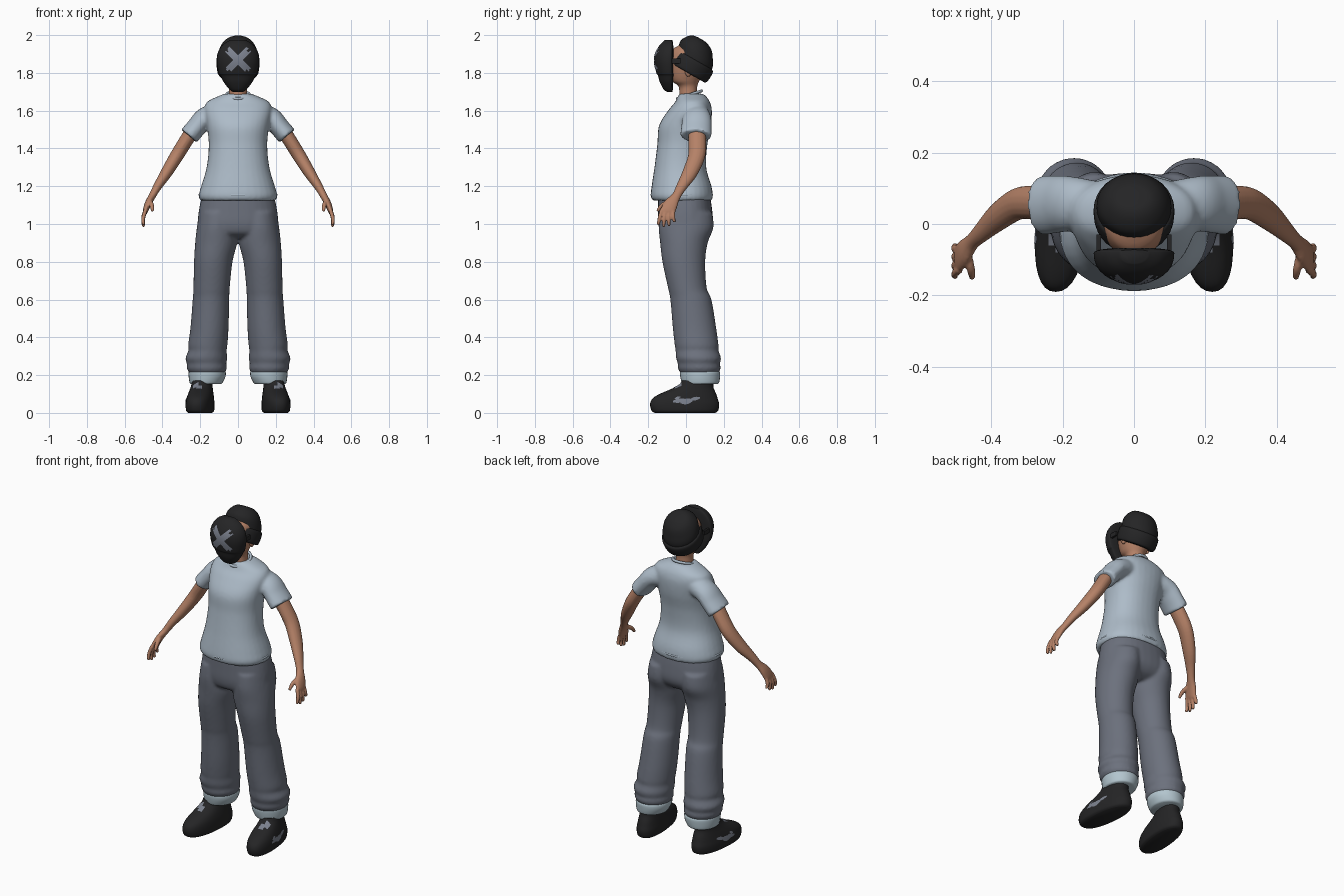
import bpy, bmesh, math, random
from mathutils import Vector, Matrix
from mathutils.bvhtree import BVHTree

random.seed(4)
if "Cube" in bpy.data.objects:
    bpy.data.objects.remove(bpy.data.objects["Cube"])


def material(name, r, g, b):
    m = bpy.data.materials.new(name)
    m.use_nodes = True
    m.diffuse_color = (r, g, b, 1)
    bsdf = next(n for n in m.node_tree.nodes if n.type == "BSDF_PRINCIPLED")
    bsdf.inputs["Base Color"].default_value = (r, g, b, 1)
    bsdf.inputs["Roughness"].default_value = 0.8
    return m


SHIRT = material("pale blue cotton", 0.42, 0.50, 0.58)
DENIM = material("slate denim", 0.15, 0.165, 0.205)
CUFF = material("light cuff", 0.45, 0.56, 0.62)
SKIN = material("warm skin", 0.46, 0.22, 0.135)
BLACK = material("soft black", 0.018, 0.018, 0.019)
PAINT = material("grey paint", 0.20, 0.22, 0.27)


def spline(rows, steps=5):
    """Smoothly interpolate a short list of rows."""
    out = []
    for i in range(len(rows) - 1):
        p = [rows[max(0, min(len(rows) - 1, i + k))] for k in (-1, 0, 1, 2)]
        for s in range(steps):
            t = s / steps
            out.append([b + 0.5 * t * (c - a + t * (2 * a - 5 * b + 4 * c - d + t * (3 * (b - c) + d - a)))
                        for a, b, c, d in zip(*p)])
    return out + [list(rows[-1])]


def skin_rings(bm, rings):
    loops = [[bm.verts.new(p) for p in ring] for ring in rings]
    n = len(loops[0])
    for a, b in zip(loops, loops[1:]):
        for i in range(n):
            j = (i + 1) % n
            bm.faces.new((a[i], a[j], b[j], b[i]))
    bm.faces.new(loops[0][::-1])
    bm.faces.new(loops[-1])


def loft(bm, rows, side=1, bias=0.5, n=32, power=2.0):
    """Stack rings; a row is z, centre x, half width, front y, back y."""
    rings = []
    for z, cx, rx, y0, y1 in spline(rows):
        cy, ring = y0 + (y1 - y0) * bias, []
        for k in range(n):
            c, s = math.cos(math.tau * k / n), math.sin(math.tau * k / n)
            c = math.copysign(abs(c) ** (2 / power), c)
            s = math.copysign(abs(s) ** (2 / power), s)
            ring.append(Vector((side * (cx + rx * c), cy + s * (y1 - cy if s > 0 else cy - y0), z)))
        rings.append(ring)
    skin_rings(bm, rings)


def tube(bm, rows, side=1, n=16):
    """Sweep along a path; a row is x, y, z, thickness, depth."""
    rows = spline(rows)
    rings = []
    for i, (x, y, z, a, b) in enumerate(rows):
        t = Vector(rows[min(i + 1, len(rows) - 1)][:3]) - Vector(rows[max(i - 1, 0)][:3])
        u = t.cross(Vector((0, 1, 0))).normalized()
        v = u.cross(t).normalized()
        ring = []
        for k in range(n):
            w = math.tau * k / n
            p = Vector((x, y, z)) + u * a * math.cos(w) + v * b * math.sin(w)
            ring.append(Vector((side * p.x, p.y, p.z)))
        rings.append(ring)
    skin_rings(bm, rings)


def finish(name, bm, mat, voxel=0, smooth=4, mirror=False, angle=50):
    bmesh.ops.recalc_face_normals(bm, faces=bm.faces)
    me = bpy.data.meshes.new(name)
    bm.to_mesh(me)
    bm.free()
    me.materials.append(mat)
    ob = bpy.data.objects.new(name, me)
    bpy.context.collection.objects.link(ob)
    bpy.ops.object.select_all(action="DESELECT")
    ob.select_set(True)
    bpy.context.view_layer.objects.active = ob
    bpy.ops.object.shade_smooth_by_angle(angle=math.radians(angle))
    if voxel:
        r = ob.modifiers.new("fuse", "REMESH")
        r.mode, r.voxel_size, r.use_smooth_shade = "VOXEL", voxel, True
        s = ob.modifiers.new("relax", "SMOOTH")
        s.factor, s.iterations = 0.5, smooth
    if mirror:
        ob.modifiers.new("mirror", "MIRROR")
    return ob


def decal(bm, tree, corner, direction, lift=0.003, cells=8):
    """Lay a small patch on a surface; corner(u, v) gives its flat layout."""
    d = Vector(direction)
    grid = []
    for i in range(cells + 1):
        row = []
        for j in range(3):
            hit = tree.ray_cast(Vector(corner(i / cells, j / 2)) - d, d)[0]
            row.append(bm.verts.new(hit - d * lift) if hit else None)
        grid.append(row)
    for i in range(cells):
        for j in range(2):
            quad = (grid[i][j], grid[i + 1][j], grid[i + 1][j + 1], grid[i][j + 1])
            if all(quad):
                bm.faces.new(quad)


# Shirt: torso and both sleeves fused
bm = bmesh.new()
loft(bm, [(1.125, 0, .2, -.178, .138), (1.15, 0, .208, -.187, .142), (1.2, 0, .195, -.182, .135),
          (1.3, 0, .166, -.167, .107), (1.42, 0, .155, -.152, .113), (1.52, 0, .165, -.143, .132),
          (1.6, 0, .178, -.095, .137), (1.645, 0, .165, -.058, .127), (1.672, 0, .115, -.045, .11),
          (1.69, 0, .07, -.035, .09)], power=2.2)
for s in (-1, 1):
    tube(bm, [(.1, .06, 1.585, .06, .06), (.175, .058, 1.56, .057, .076), (.22, .055, 1.512, .053, .081),
              (.26, .052, 1.465, .054, .083)], s, 24)
finish("shirt", bm, SHIRT, 0.009, 5)

# Collar and hem seams
bm = bmesh.new()
for zc, rx, ry, cy, tilt, r in ((1.684, .06, .064, .018, .32, .008), (1.155, .203, .16, -.022, 0, .006)):
    pts = []
    for k in range(41):
        a = math.tau * k / 40
        base = Vector((rx * math.cos(a), cy + ry * math.sin(a), zc + tilt * ry * math.sin(a)))
        out = Vector((math.cos(a), math.sin(a), 0))
        pts.append([base + out * r * math.cos(w) + Vector((0, 0, r * math.sin(w)))
                    for w in (math.tau * q / 8 for q in range(8))])
    skin_rings(bm, pts)
finish("shirt_seams", bm, SHIRT)

# Trousers: hips and legs fused
bm = bmesh.new()
loft(bm, [(1.16, 0, .188, -.147, .125), (1.08, 0, .206, -.148, .138), (1.0, 0, .214, -.147, .142),
          (.95, 0, .2, -.13, .115), (.925, 0, .12, -.08, .07)], power=2.3)
for s in (-1, 1):
    loft(bm, [(1.06, .105, .1, -.14, .14), (.98, .112, .106, -.145, .145), (.9, .116, .111, -.137, .115),
              (.8, .131, .102, -.125, .102), (.66, .14, .096, -.095, .11), (.6, .143, .097, -.083, .135),
              (.45, .151, .101, -.07, .16), (.36, .16, .104, -.06, .172), (.33, .161, .101, -.055, .172),
              (.29, .168, .111, -.053, .186), (.26, .166, .104, -.043, .18), (.235, .165, .106, -.043, .184),
              (.205, .163, .09, -.025, .168)], s)
finish("trousers", bm, DENIM, 0.009, 5)

# Trouser turn-ups
bm = bmesh.new()
loft(bm, [(.152, .17, .08, -.015, .165), (.16, .169, .087, -.023, .175), (.19, .164, .097, -.03, .18),
          (.215, .163, .098, -.032, .18), (.225, .163, .09, -.025, .17)])
finish("trouser_cuffs", bm, CUFF, mirror=True)

# Ankles
bm = bmesh.new()
loft(bm, [(.1, .19, .045, .02, .125), (.2, .185, .045, .02, .13)])
finish("ankles", bm, SKIN, mirror=True)

# Shoes with toes turned out
bm = bmesh.new()
loft(bm, [(0, .2, .06, -.165, .155), (.012, .2, .071, -.182, .17), (.045, .2, .073, -.19, .176),
          (.075, .199, .07, -.178, .168), (.1, .198, .065, -.14, .16), (.13, .197, .058, -.07, .147),
          (.15, .196, .055, -.035, .145), (.172, .195, .052, -.02, .145)], power=2.3)
for v in bm.verts:
    v.co.x -= v.co.y * 0.1
shoe = BVHTree.FromBMesh(bm)
finish("shoes", bm, BLACK, mirror=True, angle=60)

# Painted scuffs on the outer and top sides of the shoes
bm = bmesh.new()
for y0, y1, z, h in ((-.07, 0, .06, .016), (-.03, .035, .056, .022), (.02, .075, .07, .014), (-.06, -.03, .075, .01)):
    decal(bm, shoe, lambda u, v: (1, y0 + (y1 - y0) * u, z + h * (v - .5) * (.4 + math.sin(math.pi * u)) + .01 * u),
          (-1, 0, 0))
for x, y in ((.205, -.08), (.225, -.06)):
    decal(bm, shoe, lambda u, v: (x + .03 * (v - .5), y + .035 * u, 1), (0, 0, -1))
finish("shoe_scuffs", bm, PAINT, mirror=True)

# Arms with hands
bm = bmesh.new()
tube(bm, [(.225, .055, 1.52, .038, .046), (.285, .06, 1.425, .037, .047), (.328, .055, 1.355, .036, .045),
          (.38, .02, 1.27, .031, .04), (.425, -.022, 1.2, .023, .029), (.453, -.05, 1.15, .019, .024),
          (.475, -.077, 1.11, .018, .036), (.49, -.096, 1.07, .014, .04), (.492, -.1, 1.055, .009, .034)])
for i in range(4):
    y, drop = -.068 - .02 * i, (.045, .065, .07, .06)[i]
    tube(bm, [(.489, y, 1.075, .011, .011), (.502, y - .004 * i, 1.06 - drop * .5, .0105, .0105),
              (.5, y + .008 - .009 * i, 1.055 - drop, .008, .008)], n=10)
tube(bm, [(.468, -.08, 1.12, .013, .014), (.457, -.125, 1.1, .012, .012), (.453, -.152, 1.068, .008, .008)], n=10)
finish("arms", bm, SKIN, 0.0045, 3, mirror=True)

# Head and neck
bm = bmesh.new()
loft(bm, [(1.62, 0, .058, -.03, .08), (1.68, 0, .05, -.036, .062), (1.73, 0, .05, -.04, .06),
          (1.755, 0, .064, -.075, .07), (1.8, 0, .08, -.09, .09), (1.86, 0, .09, -.093, .105),
          (1.92, 0, .08, -.075, .1), (1.95, 0, .04, -.03, .06)])
finish("head", bm, SKIN, 0.008, 3)

# Ears tucked below the hat
bm = bmesh.new()
bmesh.ops.create_uvsphere(bm, u_segments=12, v_segments=8, radius=1,
                          matrix=Matrix.Translation((.085, .012, 1.81)) @ Matrix.Diagonal((.012, .018, .03, 1)))
finish("ears", bm, SKIN, mirror=True)

# Face mask
bm = bmesh.new()
loft(bm, [(1.7, 0, .028, -.1, -.072), (1.712, 0, .045, -.118, -.07), (1.75, 0, .075, -.138, -.068),
          (1.785, 0, .093, -.148, -.066), (1.8, 0, .103, -.157, -.066), (1.86, 0, .113, -.167, -.066),
          (1.91, 0, .106, -.16, -.066), (1.95, 0, .08, -.137, -.068), (1.975, 0, .04, -.11, -.072)],
     bias=.85, power=2.2)
mask = BVHTree.FromBMesh(bm)
finish("mask", bm, BLACK, angle=60)

# Brushed cross on the mask, in parallel strokes with uneven ends
bm = bmesh.new()
for lean in (-1, 1):
    for lane in range(5):
        off, a, b = (lane - 2) * .007, -.085 + random.random() * .02, .085 - random.random() * .02

        def stroke(u, v):
            t, w = a + (b - a) * u, off + .007 * (v - .5)
            return (lean * (t + w) * .707, -1, 1.868 + (t - w) * .707)
        decal(bm, mask, stroke, (0, 1, 0), cells=14)
finish("mask_cross", bm, PAINT)

# Mask straps
bm = bmesh.new()
bmesh.ops.create_cube(bm, size=1, matrix=Matrix.Translation((.099, -.06, 1.862)) @ Matrix.Diagonal((.012, .06, .026, 1)))
finish("mask_straps", bm, BLACK, mirror=True)

# Knitted hat: crown and folded band, tipped back
lean_back = Matrix.Translation((0, .01, 1.8)) @ Matrix.Rotation(math.radians(-30), 4, "X")
for name, rows in (
        ("hat_crown", [(.02, 0, .098, -.1, .1), (.085, 0, .105, -.11, .1), (.13, 0, .098, -.118, .077),
                       (.165, 0, .078, -.1, .05), (.185, 0, .05, -.075, .015), (.19, 0, .015, -.045, -.01)]),
        ("hat_band", [(0, 0, .1, -.104, .1), (.008, 0, .109, -.112, .11), (.04, 0, .113, -.118, .115),
                      (.07, 0, .112, -.117, .112), (.08, 0, .103, -.108, .1)])):
    bm = bmesh.new()
    loft(bm, rows)
    bm.transform(lean_back)
    finish(name, bm, BLACK, angle=60)
